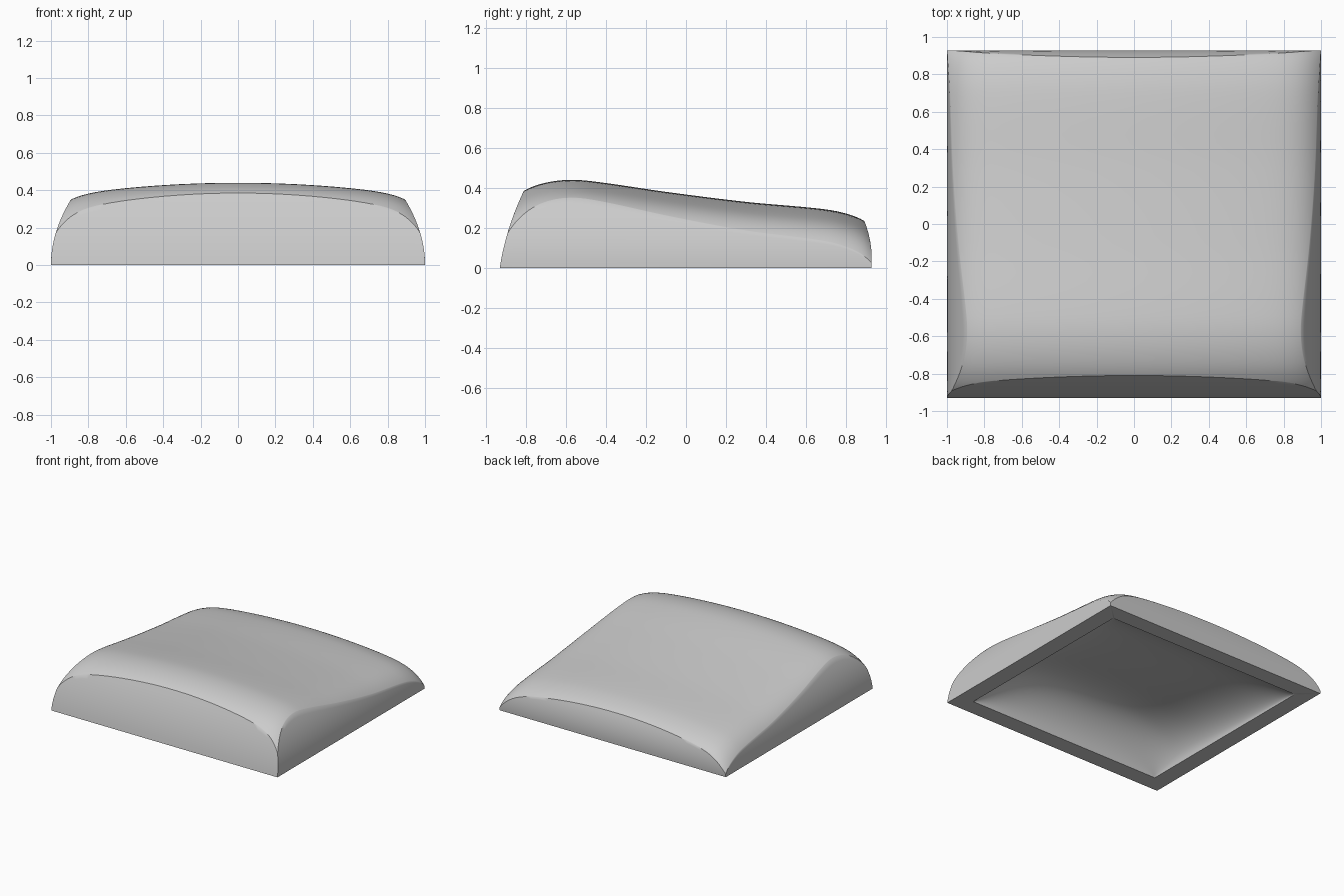
import bpy, bmesh, math

cube = bpy.data.objects.get("Cube")
if cube:
    bpy.data.objects.remove(cube, do_unlink=True)

N = 48          # grid cells across the cover
WALL_STEPS = 10
RIM = 0.135     # wall thickness at the open bottom

# Height of the cover along its centre line: (y, z)
SPINE = [(-0.96, 0.19), (-0.9, 0.31), (-0.81, 0.385), (-0.7, 0.426), (-0.57, 0.44),
         (-0.43, 0.428), (-0.1, 0.38), (0.3, 0.33), (0.65, 0.298), (0.78, 0.277),
         (0.89, 0.235), (0.96, 0.17)]


def spine(y):
    """Smooth curve through the centre line points."""
    last = len(SPINE) - 1
    i = max(k for k in range(last) if k == 0 or SPINE[k][0] <= y)

    def slope(k):
        a, b = SPINE[max(k - 1, 0)], SPINE[min(k + 1, last)]
        return (b[1] - a[1]) / (b[0] - a[0])

    (y0, z0), (y1, z1) = SPINE[i], SPINE[i + 1]
    h = y1 - y0
    t = (y - y0) / h
    bend = t * (1 - t) * ((1 - t) * (slope(i) * h - z1 + z0) + t * (z1 - z0 - slope(i + 1) * h))
    return z0 + t * (z1 - z0) + bend


def top_height(x, y):
    """Crowned top that falls away faster near the sides."""
    return spine(y) - 0.08 * x ** 2 - 0.1 * abs(x) ** 12


def body_point(u, v, z):
    """Point at height z, with u and v running -1..1 between the curved walls."""
    front = -0.93 + 0.15 * z + 0.42 * z * z
    back = 0.925 + 0.1 * z - 1.05 * z * z
    half_width = 1 - 0.87 * z * z
    return (u * half_width, front + (back - front) * (v + 1) / 2, z)


def top_point(u, v):
    z = 0.2
    for _ in range(40):
        x, y, _z = body_point(u, v, z)
        z = 0.5 * z + 0.5 * top_height(x, y)
    return body_point(u, v, max(z, 0.01))


def hollow_point(u, v):
    """Rounded vault under the cover."""
    x, y = u * (1 - RIM), v * (0.93 - RIM)
    vault = max(0, (1 - u ** 4) * (1 - v ** 4)) ** 0.5
    return (x, y, max(0, top_height(x, y) - 0.11) * vault)


bm = bmesh.new()
# Parameters crowd towards the edges, where the surface bends most
steps = [math.sin(math.pi / 2 * (2 * i / N - 1)) for i in range(N + 1)]
border = ([(i, 0) for i in range(N)] + [(N, j) for j in range(N)]
          + [(N - i, N) for i in range(N)] + [(0, N - j) for j in range(N)])


def grid(point):
    verts = [[bm.verts.new(point(u, v)) for v in steps] for u in steps]
    for i in range(N):
        for j in range(N):
            bm.faces.new((verts[i][j], verts[i + 1][j], verts[i + 1][j + 1], verts[i][j + 1]))
    return [verts[i][j] for i, j in border]


def bridge(a, b):
    for k in range(len(a)):
        n = (k + 1) % len(a)
        bm.faces.new((a[k], a[n], b[n], b[k]))


# Crowned top, then curved walls in rings down to the ground
ring = grid(top_point)
edge_heights = [v.co.z for v in ring]
for s in range(1, WALL_STEPS + 1):
    lower = [bm.verts.new(body_point(steps[i], steps[j], z * (1 - s / WALL_STEPS)))
             for (i, j), z in zip(border, edge_heights)]
    bridge(ring, lower)
    ring = lower

# Flat bottom rim and the hollow inside it
bridge(ring, grid(hollow_point))
bmesh.ops.recalc_face_normals(bm, faces=bm.faces)

mesh = bpy.data.meshes.new("hollow_cover")
bm.to_mesh(mesh)
bm.free()
cover = bpy.data.objects.new("hollow_cover", mesh)
bpy.context.collection.objects.link(cover)

# Single plain grey
grey = bpy.data.materials.new("light_grey")
grey.use_nodes = True
colour = (0.6, 0.6, 0.6, 1)
grey.diffuse_color = colour
grey.node_tree.nodes["Principled BSDF"].inputs["Base Color"].default_value = colour
mesh.materials.append(grey)

bpy.ops.object.select_all(action="DESELECT")
cover.select_set(True)
bpy.context.view_layer.objects.active = cover
bpy.ops.object.shade_smooth_by_angle(angle=math.radians(35))
